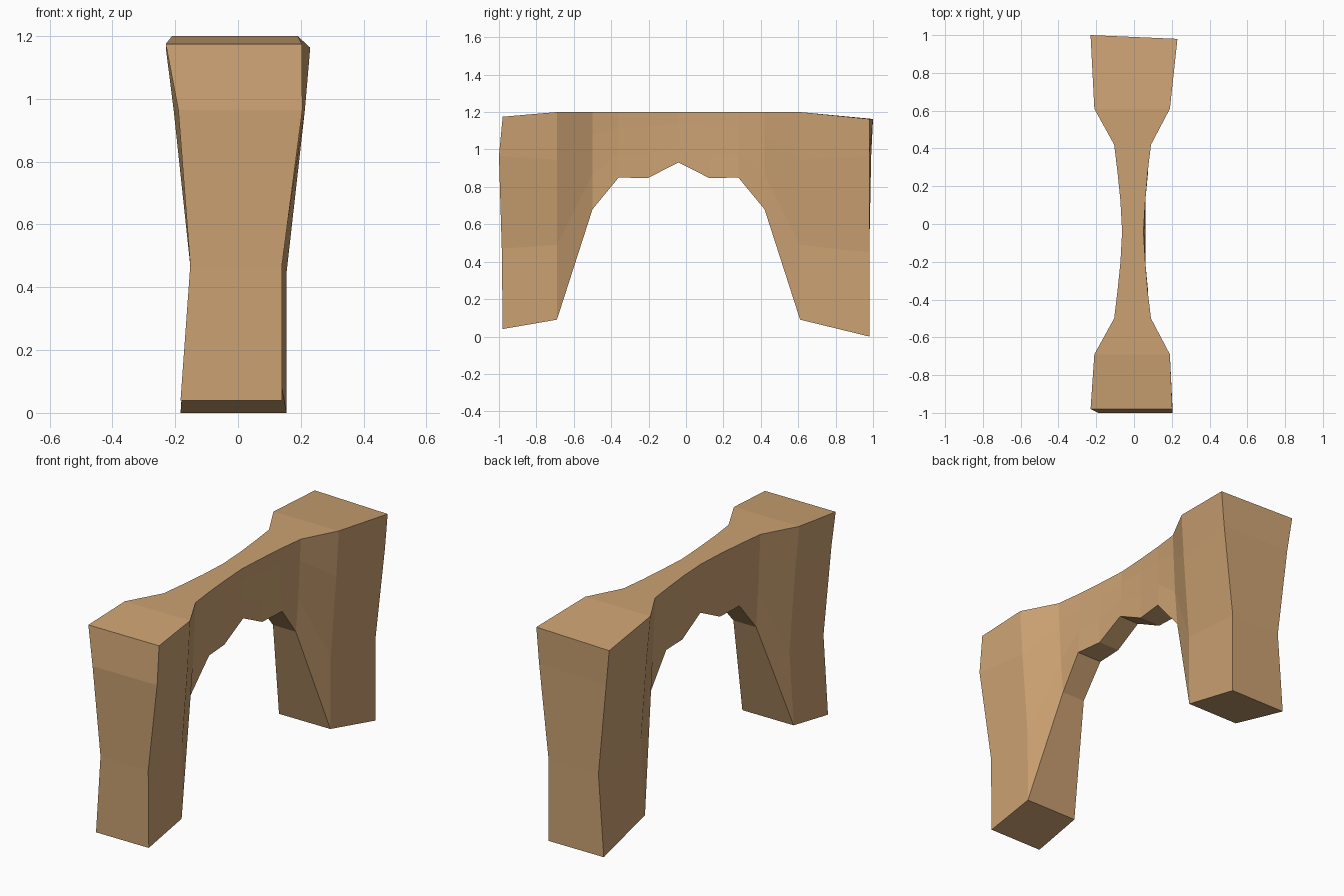
import bpy, bmesh

if "Cube" in bpy.data.objects:
    bpy.data.objects.remove(bpy.data.objects["Cube"])

MID_Y = -0.04                    # the arch is symmetric about this plane
LEVELS = (0.0, 0.36, 0.77, 1.0)  # section heights as fractions, bottom to top

# Half arch sections: distance from middle, bottom z, then (left, right) x per level
HALF = [
    (0.00, 0.93, ((-.06, .06), (-.06, .055), (-.06, .05), (-.063, .05))),
    (0.165, 0.847, ((-.065, .06), (-.067, .06), (-.07, .06), (-.072, .06))),
    (0.32, 0.85, ((-.075, .075), (-.08, .07), (-.085, .07), (-.088, .073))),
    (0.46, 0.68, ((-.08, .06), (-.09, .075), (-.10, .085), (-.105, .09))),
    (0.65, 0.09, ((-.176, .138), (-.15, .14), (-.185, .175), (-.21, .19))),
]


def ring(ys, zs, xs):
    """Closed section loop: up the right side, down the left."""
    right = [(x[1], y[1], z) for x, y, z in zip(xs, ys, zs)]
    left = [(x[0], y[0], z) for x, y, z in zip(xs, ys, zs)]
    return right + left[::-1]


def arch_ring(side, d, zb, xs):
    y = MID_Y + side * d
    return ring([(y, y)] * 4, [zb + (1.2 - zb) * f for f in LEVELS], xs)


# Outer faces of the two legs
front_end = ring([(-.98, -.98), (-.985, -.985), (-1, -1), (-.98, -.98)],
                 (.04, .47, .965, 1.175),
                 ((-.183, .14), (-.152, .14), (-.19, .205), (-.23, .203)))
back_end = ring([(.98, .98), (.98, .98), (.99, .98), (1, .98)],
                (0, .45, .965, 1.163),
                ((-.183, .155), (-.15, .155), (-.205, .213), (-.23, .23)))

sections = [front_end]
sections += [arch_ring(-1, *h) for h in reversed(HALF)]
sections += [arch_ring(1, *h) for h in HALF[1:]]
sections.append(back_end)

# Loft the sections into one closed body
bm = bmesh.new()
loops = [[bm.verts.new(p) for p in s] for s in sections]
for a, b in zip(loops, loops[1:]):
    for i in range(8):
        j = (i + 1) % 8
        bm.faces.new((a[i], a[j], b[j], b[i]))
for l in (loops[0], loops[-1]):
    for i in range(3):
        bm.faces.new((l[i], l[i + 1], l[6 - i], l[7 - i]))
bmesh.ops.recalc_face_normals(bm, faces=bm.faces)

mesh = bpy.data.meshes.new("rock_arch")
bm.to_mesh(mesh)
bm.free()
arch = bpy.data.objects.new("rock_arch", mesh)
bpy.context.collection.objects.link(arch)

# Sandstone colour
mat = bpy.data.materials.new("sandstone")
mat.diffuse_color = (0.6, 0.36, 0.17, 1)
mat.use_nodes = True
mat.node_tree.nodes["Principled BSDF"].inputs["Base Color"].default_value = mat.diffuse_color
mesh.materials.append(mat)
